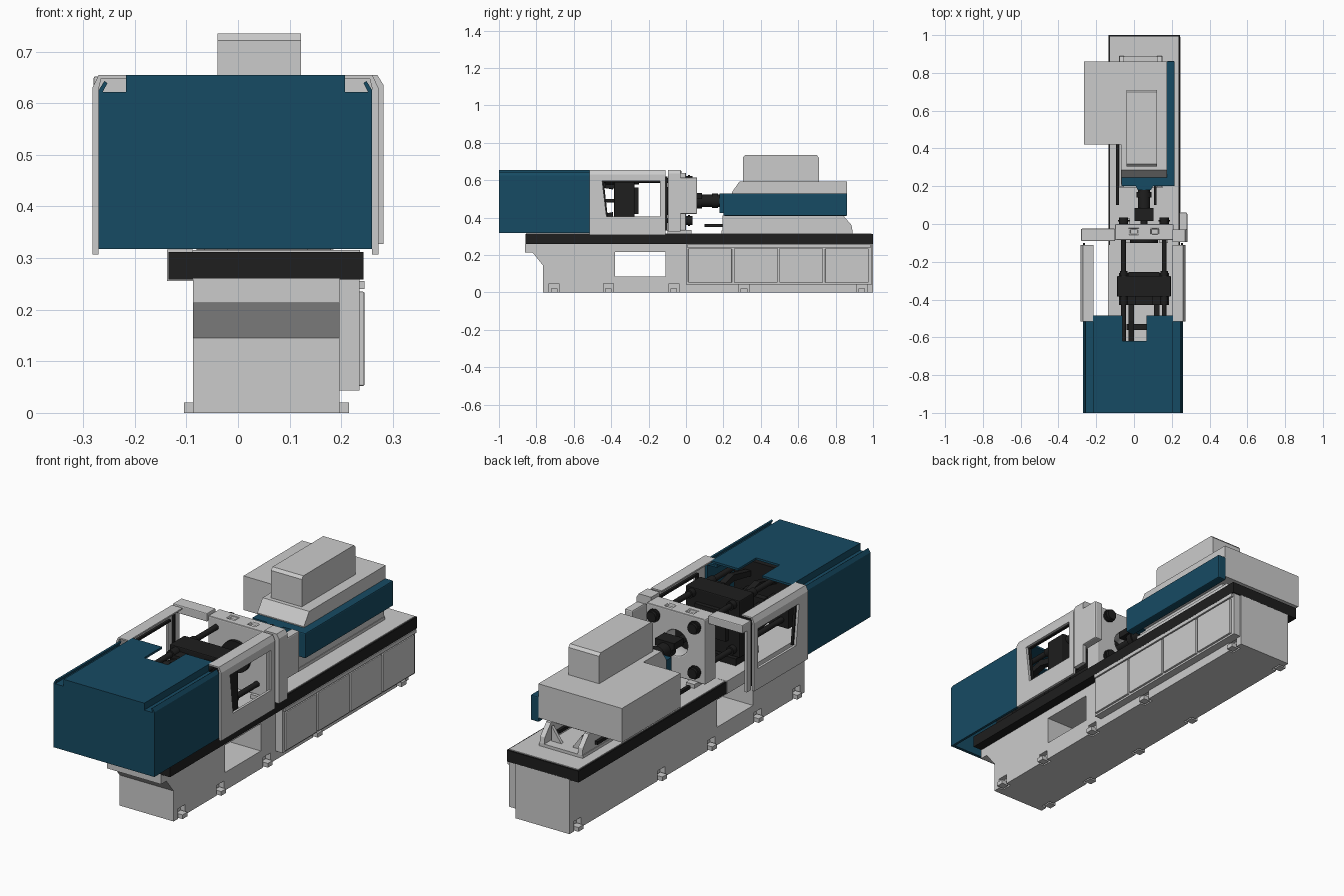
import bpy, bmesh, math
from mathutils import Vector

def material(name, rgb):
    m = bpy.data.materials.new(name)
    m.diffuse_color = (*rgb, 1)
    return m

BLUE = material("petrol_blue", (0.008, 0.07, 0.125))
BLACK = material("black", (0.013, 0.013, 0.013))

def finish(name, bm, mat=None, bevel=0):
    bmesh.ops.recalc_face_normals(bm, faces=bm.faces)
    me = bpy.data.meshes.new(name)
    bm.to_mesh(me)
    bm.free()
    ob = bpy.data.objects.new(name, me)
    bpy.context.collection.objects.link(ob)
    if mat:
        me.materials.append(mat)
    if bevel:
        b = ob.modifiers.new("bevel", 'BEVEL')
        b.width, b.segments = bevel, 2
    return ob

def prism(name, pts, axis, lo, hi, mat=None, bevel=0):
    """Extrude a 2D outline along an axis: x uses (y,z), y uses (x,z), z uses (x,y)."""
    place = {'x': lambda a, b, t: (t, a, b), 'y': lambda a, b, t: (a, t, b), 'z': lambda a, b, t: (a, b, t)}[axis]
    bm = bmesh.new()
    face = bm.faces.new([bm.verts.new(place(a, b, lo)) for a, b in pts])
    new = bmesh.ops.extrude_face_region(bm, geom=[face])["geom"]
    bmesh.ops.translate(bm, verts=[v for v in new if isinstance(v, bmesh.types.BMVert)],
                        vec=Vector(place(0, 0, hi - lo)))
    return finish(name, bm, mat, bevel)

def box(name, x0, x1, y0, y1, z0, z1, mat=None, bevel=0):
    return prism(name, [(x0, y0), (x1, y0), (x1, y1), (x0, y1)], 'z', z0, z1, mat, bevel)

def rod(name, x, z, r, y0, y1, mat=BLACK, n=24):
    pts = [(x + r * math.cos(2 * math.pi * i / n), z + r * math.sin(2 * math.pi * i / n)) for i in range(n)]
    ob = prism(name, pts, 'y', y0, y1, mat)
    for p in ob.data.polygons:
        p.use_smooth = len(p.vertices) == 4
    return ob

def cut(ob, cutter):
    m = ob.modifiers.new("cut", 'BOOLEAN')
    m.operation, m.object, m.solver = 'DIFFERENCE', cutter, 'EXACT'
    bpy.context.view_layer.objects.active = ob
    bpy.ops.object.modifier_apply(modifier=m.name)
    bpy.data.objects.remove(cutter)

def flip(pts):
    return [(-0.01 - x, z) for x, z in pts]

# machine bed with service opening and foot pockets
bed = prism("machine_bed", [(-0.765, 0), (1, 0), (1, 0.26), (-0.86, 0.26), (-0.86, 0.213), (-0.82, 0.213), (-0.765, 0.145)],
            'x', -0.087, 0.197)
cut(bed, box("cutter", -0.3, 0.3, -0.38, -0.11, 0.085, 0.215))
for y in (-0.705, -0.415, -0.065, 0.31, 0.94):
    for x in (-0.087, 0.197):
        cut(bed, box("cutter", x - 0.025, x + 0.025, y - 0.027, y + 0.027, -0.02, 0.048))
        box("levelling_foot", x - 0.018, x + 0.018, y - 0.018, y + 0.018, 0, 0.02)

# black deck rim, grey deck top, grey strip along the left of the clamp end
box("deck_rim", -0.135, 0.243, -0.858, 1, 0.258, 0.312, BLACK)
box("deck_top", -0.128, 0.236, -0.85, 0.993, 0.30, 0.316)
box("left_bed_strip", -0.138, -0.087, -0.855, -0.11, 0.256, 0.317)

# control cabinet with four doors
box("control_cabinet", 0.19, 0.235, 0.0, 0.995, 0.043, 0.258)
for i in range(4):
    y = 0.012 + i * 0.244
    box("cabinet_door", 0.23, 0.245, y, y + 0.233, 0.052, 0.235, None, 0.003)
box("cabinet_top_strip", 0.23, 0.245, 0.005, 0.99, 0.24, 0.256)

# blue clamp cover: hollow shell with grooved upper corners and a notch in the top
half = [(0.26, 0.318), (0.26, 0.625), (0.249, 0.643), (0.243, 0.639), (0.252, 0.622), (0.207, 0.622), (0.207, 0.655)]
cover = prism("clamp_cover", half + flip(half)[::-1], 'y', -1, -0.515, BLUE)
inner = [(0.248, 0.3), (0.248, 0.612), (0.197, 0.612), (0.197, 0.645)]
cut(cover, prism("cutter", inner + flip(inner)[::-1], 'y', -0.985, -0.4))
cut(cover, box("cutter", -0.06, 0.065, -0.62, -0.4, 0.6, 0.7))
for x0, x1 in ((-0.217, -0.06), (0.065, 0.207)):
    box("cover_rear_lip", x0, x1, -0.515, -0.485, 0.645, 0.655, BLUE)

# sliding guards, bent sheet with a raked window, one per side
sheet = [(0.272, 0.307), (0.272, 0.63), (0.26, 0.655), (0.205, 0.655), (0.205, 0.648), (0.255, 0.648), (0.26, 0.628), (0.26, 0.307)]
for name, pts in (("right_guard", sheet), ("left_guard", flip(sheet))):
    guard = prism(name, pts, 'y', -0.515, -0.11)
    xs = 0.266 if name == "right_guard" else -0.276
    cut(guard, prism("cutter", [(-0.448, 0.595), (-0.425, 0.405), (-0.14, 0.405), (-0.14, 0.595)], 'x', xs - 0.03, xs + 0.03))
    side = 1 if xs > 0 else -1
    x = xs - side * 0.012
    box("window_trim", x - 0.006, x + 0.006, -0.448, -0.135, 0.588, 0.598, BLACK)
    prism("window_trim_raked", [(-0.452, 0.595), (-0.44, 0.595), (-0.418, 0.405), (-0.43, 0.405)], 'x', x - 0.006, x + 0.006, BLACK)
    box("guard_seal", x - 0.005, x + 0.005, -0.11, -0.1, 0.33, 0.62, BLACK)

# fixed platen with centre opening
platen = box("fixed_platen", -0.10, 0.21, -0.085, 0.0, 0.33, 0.64, None, 0.006)
cut(platen, rod("cutter", 0.053, 0.49, 0.06, -0.2, 0.2, None, 32))
for x in (0.0, 0.11):
    cut(platen, box("cutter", x - 0.02, x + 0.02, -0.055, -0.025, 0.625, 0.7))
for x in (-0.065, 0.135):
    box("platen_foot", x, x + 0.045, -0.1, 0.03, 0.315, 0.335)
rod("locating_ring", 0.053, 0.49, 0.075, -0.1, -0.083, BLACK, 32)

# platen side frames
frame = [(0.282, 0.327), (0.282, 0.635), (0.27, 0.655), (0.205, 0.655), (0.205, 0.615), (0.262, 0.615), (0.262, 0.327)]
prism("right_platen_frame", frame, 'y', -0.095, -0.03)
box("left_platen_beam", -0.28, -0.10, -0.09, -0.025, 0.612, 0.652, None, 0.004)
box("left_frame_post", -0.278, -0.266, -0.09, -0.06, 0.32, 0.615)
box("operator_box", 0.24, 0.282, -0.06, 0.06, 0.42, 0.615, None, 0.006)

# tie bars, nuts, moving platen and tail platen
for x in (-0.055, 0.16):
    for z in (0.385, 0.598):
        rod("tie_bar", x, z, 0.013, -0.74, 0.01)
        rod("tie_bar_nut", x, z, 0.024, 0.0, 0.035)
        rod("tie_bar_cap", x, z, 0.030, 0.012, 0.022)
        rod("tie_bar_sleeve", x, z, 0.02, -0.43, -0.25)
box("moving_platen", -0.09, 0.195, -0.385, -0.275, 0.35, 0.622, BLACK, 0.005)
box("moving_platen_face", -0.03, 0.135, -0.275, -0.255, 0.42, 0.56, BLACK)
box("tail_platen", -0.09, 0.195, -0.75, -0.64, 0.35, 0.622, BLACK)
box("moving_platen_shoe", -0.08, 0.185, -0.43, -0.26, 0.317, 0.35, BLACK)

# toggle links and ejector rods
for x in (-0.015, 0.12):
    for s in (-1, 1):
        z = lambda d: 0.49 + s * d
        prism("toggle_link", [(-0.39, z(0.06)), (-0.39, z(0.085)), (-0.51, z(0.115)), (-0.64, z(0.085)), (-0.64, z(0.06)), (-0.51, z(0.085))],
              'x', x - 0.015, x + 0.015, BLACK)
    rod("ejector_rod", x, 0.49, 0.01, -0.64, -0.38)
    box("toggle_lug", x - 0.025, x + 0.025, -0.43, -0.385, 0.555, 0.60, BLACK)
box("crosshead", -0.04, 0.145, -0.56, -0.53, 0.46, 0.52, BLACK)

# barrel and nozzle
for name, r, y0, y1 in (("nozzle_tip", 0.018, -0.07, 0.06), ("barrel_flange", 0.04, 0.055, 0.085),
                        ("barrel", 0.033, 0.085, 0.22), ("barrel_collar", 0.039, 0.14, 0.17)):
    rod(name, 0.053, 0.49, r, y0, y1, BLACK, 32)
box("barrel_guard", 0.003, 0.103, 0.015, 0.085, 0.50, 0.532, BLACK)

# injection carriage base, rails and rear ribs
box("carriage_plate", -0.08, 0.15, 0.19, 0.89, 0.315, 0.33)
for x in (-0.065, 0.135):
    prism("carriage_rail", [(0.195, 0.33), (0.89, 0.33), (0.885, 0.36), (0.84, 0.412), (0.195, 0.412)], 'x', x - 0.012, x + 0.012)
    box("carriage_rod", x - 0.03, x - 0.015, 0.1, 0.8, 0.35, 0.365, BLACK)
for x, d in ((-0.045, 1), (0.115, -1)):
    prism("rear_rib", [(x, 0.33), (x + d * 0.05, 0.33), (x, 0.40)], 'y', 0.83, 0.845)
box("carriage_saddle", -0.07, 0.14, 0.21, 0.8, 0.395, 0.43)

# injection housing, blue front and side panels, drive cover
slope = [(0.245, 0.43), (0.86, 0.43), (0.86, 0.592), (0.285, 0.592), (0.245, 0.535)]
prism("injection_housing", slope, 'x', -0.07, 0.175)
box("left_injection_housing", -0.265, -0.07, 0.42, 0.86, 0.43, 0.592)
box("injection_side_panel", 0.172, 0.215, 0.2, 0.862, 0.41, 0.53, BLUE, 0.005)
prism("injection_front_panel", [(-0.065, 0.25), (-0.065, 0.2), (0.01, 0.2), (0.02, 0.18), (0.09, 0.18), (0.1, 0.2), (0.18, 0.2), (0.18, 0.25)],
      'z', 0.425, 0.53, BLUE)
prism("drive_cover", [(0.305, 0.59), (0.71, 0.59), (0.71, 0.722), (0.698, 0.735), (0.317, 0.735), (0.305, 0.722)], 'x', -0.04, 0.122)
